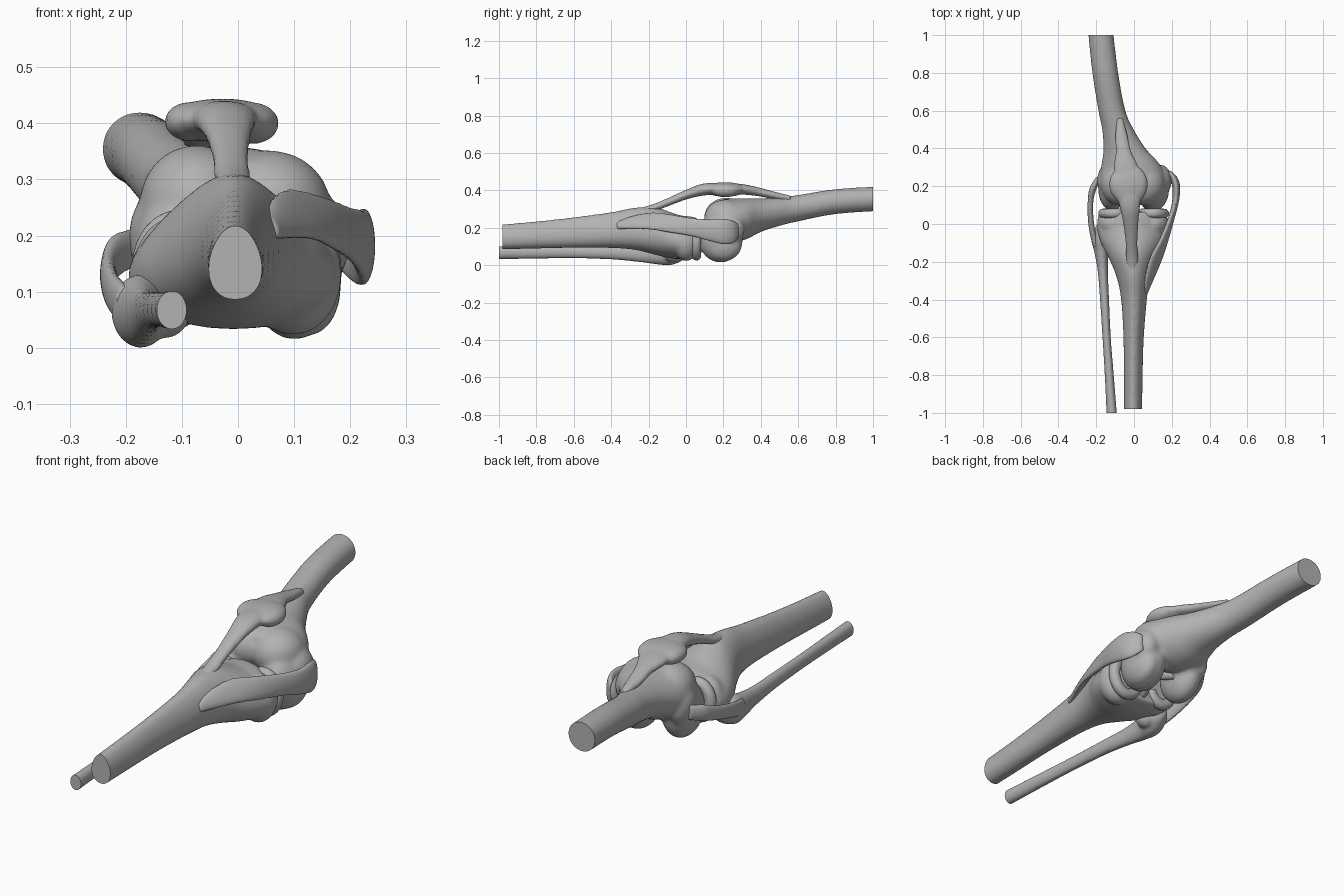
import bpy, bmesh, math
from mathutils import Matrix, Vector

if "Cube" in bpy.data.objects:
    bpy.data.objects.remove(bpy.data.objects["Cube"], do_unlink=True)

bone_grey = bpy.data.materials.new("bone_grey")
bone_grey.use_nodes = True
GREY = (0.45, 0.45, 0.45, 1)
bone_grey.diffuse_color = GREY
bone_grey.node_tree.nodes["Principled BSDF"].inputs["Base Color"].default_value = GREY


def spline(a, b, c, d, t):
    """Smooth curve from b to c."""
    return [0.5 * (2 * q + (r - p) * t + (2 * p - 5 * q + 4 * r - s) * t * t
            + (3 * q - p - 3 * r + s) * t ** 3) for p, q, r, s in zip(a, b, c, d)]


def loft(bm, rows, taper=0, steps=6, sides=32):
    """Rows are y, x, z, half width, half height and an optional roll."""
    rows = [tuple(r) + (0,) * (6 - len(r)) for r in rows]
    rows = [rows[0]] + rows + [rows[-1]]
    path = [spline(*rows[i:i + 4], k / steps)
            for i in range(len(rows) - 3) for k in range(steps)] + [rows[-1]]
    rings = []
    for y, x, z, w, h, roll in path:
        ring = []
        for k in range(sides):
            a = math.tau * k / sides
            u, v = w * math.cos(a) * (1 - taper * math.sin(a)), h * math.sin(a)
            c, s = math.cos(roll), math.sin(roll)
            ring.append(bm.verts.new((x + u * c - v * s, y, z + u * s + v * c)))
        rings.append(ring)
    skin(bm, rings)


def skin(bm, rings):
    """Join successive rings into a closed tube."""
    for p, q in zip(rings, rings[1:]):
        for k in range(len(p)):
            j = (k + 1) % len(p)
            bm.faces.new((p[k], p[j], q[j], q[k]))
    bm.faces.new(rings[0])
    bm.faces.new(rings[-1])


def ball(bm, centre, radii):
    m = Matrix.Translation(centre) @ Matrix.Diagonal((*radii, 1))
    bmesh.ops.create_uvsphere(bm, u_segments=32, v_segments=20, radius=1, matrix=m)


def crescent(bm, centre, rx, rz, start, end, tube, sides=12, steps=28):
    """Open ring lying across the joint, in the plane facing y."""
    rings = []
    for i in range(steps + 1):
        a = math.radians(start + (end - start) * i / steps)
        d = Vector((math.cos(a), 0, math.sin(a)))
        mid = Vector(centre) + Vector((rx * d.x, 0, rz * d.z))
        rings.append([bm.verts.new(mid + tube * (d * math.cos(b) + Vector((0, math.sin(b), 0))))
                      for b in (math.tau * k / sides for k in range(sides))])
    skin(bm, rings)


def finish(name, bm, voxel=0.009, smooth=6, cut=None):
    """Fuse the volumes into one smooth skin and saw the shaft flat at y = cut."""
    bmesh.ops.recalc_face_normals(bm, faces=bm.faces)
    mesh = bpy.data.meshes.new(name)
    bm.to_mesh(mesh)
    bm.free()
    obj = bpy.data.objects.new(name, mesh)
    bpy.context.collection.objects.link(obj)
    fuse = obj.modifiers.new("fuse", "REMESH")
    fuse.mode, fuse.voxel_size = "VOXEL", voxel
    soften = obj.modifiers.new("soften", "SMOOTH")
    soften.factor, soften.iterations = 0.5, smooth
    baked = bpy.data.meshes.new_from_object(
        obj.evaluated_get(bpy.context.evaluated_depsgraph_get()))
    obj.modifiers.clear()
    obj.data = baked
    if cut is not None:
        bm = bmesh.new()
        bm.from_mesh(baked)
        bmesh.ops.bisect_plane(bm, geom=bm.verts[:] + bm.edges[:] + bm.faces[:],
                               plane_co=(0, cut, 0), plane_no=(0, math.copysign(1, cut), 0),
                               clear_outer=True)
        bmesh.ops.holes_fill(bm, edges=[e for e in bm.edges if e.is_boundary], sides=0)
        bm.to_mesh(baked)
        bm.free()
    baked.name = name
    baked.materials.clear()
    baked.materials.append(bone_grey)
    bpy.ops.object.select_all(action="DESELECT")
    obj.select_set(True)
    bpy.context.view_layer.objects.active = obj
    bpy.ops.object.shade_smooth_by_angle(angle=math.radians(40))


# Thigh bone: shaft flaring into two condyles under a broad rounded front
bm = bmesh.new()
loft(bm, [(1.05, -.18, .357, .067, .066), (.8, -.152, .34, .069, .067),
          (.6, -.117, .305, .072, .071), (.5, -.085, .287, .084, .077),
          (.4, -.05, .268, .112, .09), (.33, -.022, .25, .148, .108),
          (.26, -.008, .24, .172, .118), (.2, -.006, .245, .168, .108),
          (.14, -.006, .255, .135, .075)])
ball(bm, (.1, .185, .145), (.086, .12, .131))
ball(bm, (.128, .2, .11), (.056, .1, .088))
ball(bm, (-.115, .185, .155), (.075, .115, .125))
ball(bm, (.055, .215, .252), (.11, .118, .1))
ball(bm, (-.075, .215, .258), (.1, .118, .103))
ball(bm, (.14, .23, .19), (.06, .085, .085))
ball(bm, (-.145, .23, .195), (.05, .085, .085))
finish("thigh_bone", bm, smooth=14, cut=1)

# Shin bone: ridged shaft flaring into a broad plateau
bm = bmesh.new()
loft(bm, [(-1.05, -.005, .148, .047, .065), (-.8, -.004, .162, .049, .073),
          (-.6, -.002, .175, .053, .082), (-.4, 0, .188, .067, .096),
          (-.28, -.004, .195, .087, .112), (-.18, -.01, .185, .122, .125),
          (-.1, -.01, .165, .162, .125), (-.03, -.008, .15, .183, .117),
          (.03, -.008, .15, .182, .11), (.065, -.008, .15, .168, .1)], taper=.2)
ball(bm, (.098, 0, .13), (.087, .072, .108))
ball(bm, (-.1, 0, .14), (.087, .068, .098))
ball(bm, (-.012, -.2, .27), (.04, .11, .042))
ball(bm, (-.005, .06, .15), (.025, .03, .05))
finish("shin_bone", bm, smooth=8, cut=-.98)

# Calf bone: thin shaft with a broad knobbed head against the shin
bm = bmesh.new()
loft(bm, [(-1.05, -.115, .067, .028, .035), (-.8, -.131, .068, .024, .033),
          (-.6, -.145, .069, .022, .032), (-.4, -.156, .066, .024, .035),
          (-.25, -.165, .06, .027, .043), (-.15, -.172, .06, .038, .056),
          (-.08, -.173, .066, .053, .065), (-.02, -.165, .073, .042, .048),
          (.01, -.16, .08, .022, .028)])
ball(bm, (-.13, -.07, .065), (.045, .05, .048))
finish("calf_bone", bm, voxel=.007, smooth=5, cut=-1)

# Kneecap carried in the tendon that runs over the front of the joint
bm = bmesh.new()
loft(bm, [(-.28, -.008, .278, .026, .02), (-.18, -.01, .304, .032, .021),
          (-.1, -.013, .336, .032, .022), (0, -.017, .377, .04, .026),
          (.09, -.022, .404, .054, .032), (.2, -.03, .41, .07, .03),
          (.3, -.042, .406, .066, .028), (.38, -.055, .394, .042, .024),
          (.46, -.066, .376, .034, .021), (.56, -.075, .354, .018, .018)])
ball(bm, (-.028, .21, .405), (.1, .11, .039))
ball(bm, (.025, .21, .4), (.048, .075, .037))
ball(bm, (-.085, .21, .403), (.046, .075, .035))
finish("kneecap_and_tendon", bm, voxel=.007, smooth=6)

# Inner side ligament: flat band from shin to thigh bone
bm = bmesh.new()
loft(bm, [(-.37, .056, .212, .014, .022, .5), (-.28, .084, .23, .016, .042, .6),
          (-.18, .118, .236, .018, .055, .6), (-.08, .16, .222, .018, .052, .35),
          (.03, .197, .204, .017, .05, .12), (.12, .22, .188, .018, .058),
          (.2, .223, .18, .021, .069), (.25, .207, .178, .02, .062),
          (.28, .182, .18, .015, .04)])
finish("inner_ligament", bm, voxel=.006, smooth=4)

# Outer side ligament: cord bowed from calf to thigh bone
bm = bmesh.new()
loft(bm, [(-.12, -.2, .075, .018, .036), (-.04, -.22, .095, .016, .036),
          (.04, -.23, .118, .015, .034), (.12, -.23, .142, .015, .034),
          (.19, -.216, .165, .019, .038), (.25, -.182, .18, .018, .034)])
finish("outer_ligament", bm, voxel=.006, smooth=4)

# Cushions: crescents lying on the plateau
for name, centre, rx, rz, start in (("inner_cushion", (.094, .056, .135), .066, .085, -160),
                                    ("outer_cushion", (-.104, .056, .145), .06, .076, 20)):
    bm = bmesh.new()
    crescent(bm, centre, rx, rz, start, start + 320, .026)
    finish(name, bm, voxel=.006, smooth=4)

# Crossed ligaments in the notch
for name, rows in (("front_cross_ligament", [(.03, .01, .2), (.12, -.02, .16), (.22, -.05, .13)]),
                   ("rear_cross_ligament", [(.0, -.01, .07), (.1, .01, .1), (.2, .035, .16)])):
    bm = bmesh.new()
    loft(bm, [r + (.022, .026) for r in rows])
    finish(name, bm, voxel=.006, smooth=3)
